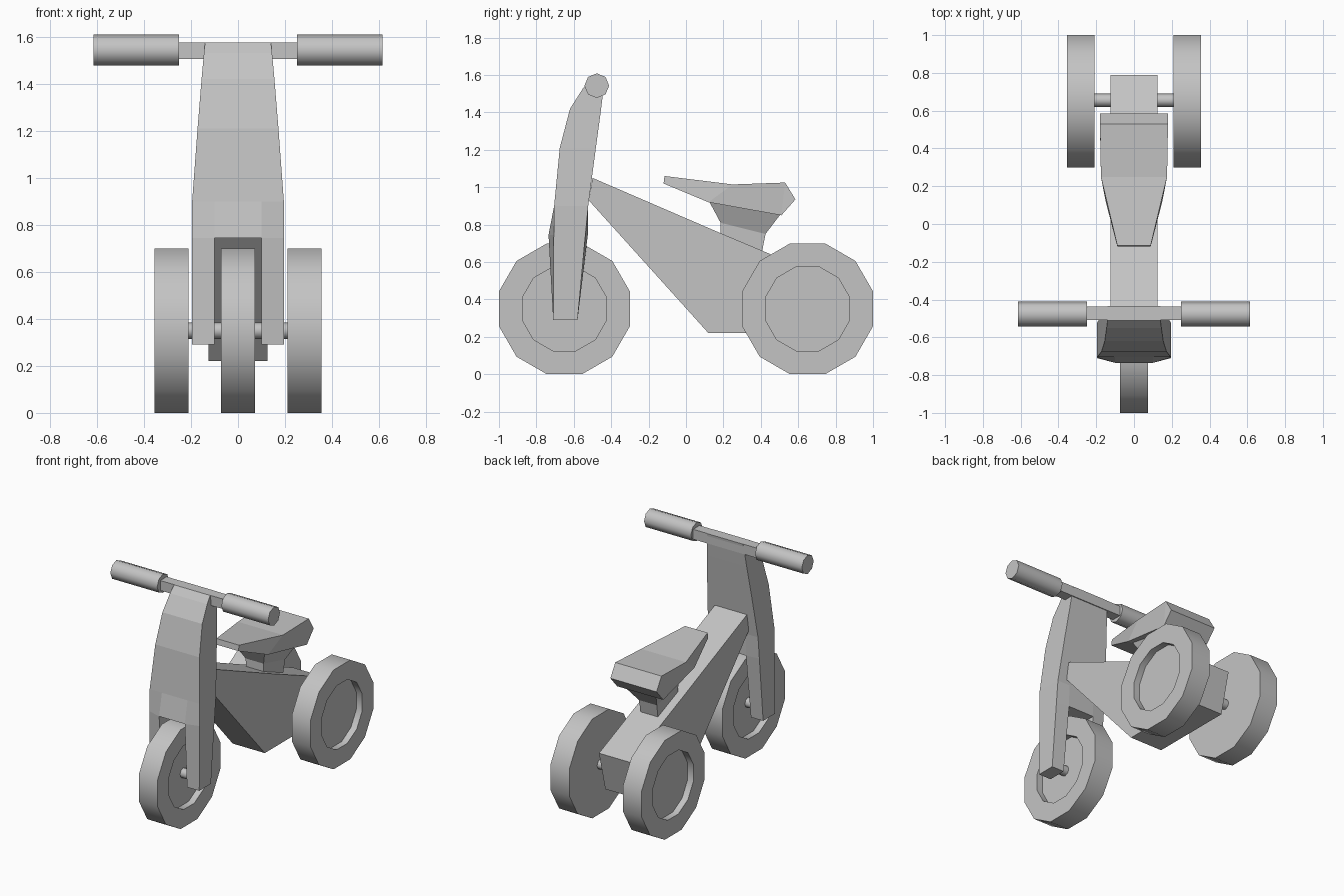
import bpy, bmesh, math
from mathutils import Matrix, Vector

if "Cube" in bpy.data.objects:
    bpy.data.objects.remove(bpy.data.objects["Cube"], do_unlink=True)

GREY = (0.55, 0.55, 0.55, 1)
grey = bpy.data.materials.new("plain grey")
grey.use_nodes = True
grey.diffuse_color = GREY
grey.node_tree.nodes["Principled BSDF"].inputs["Base Color"].default_value = GREY


def finish(name, bm, mirror=False, smooth=False):
    """Turn a bmesh into an object, optionally mirrored across x = 0."""
    bmesh.ops.remove_doubles(bm, verts=bm.verts, dist=0.0005)
    bmesh.ops.recalc_face_normals(bm, faces=bm.faces)
    if smooth:
        for f in bm.faces:
            f.smooth = True
        for e in bm.edges:
            e.smooth = e.calc_face_angle(0) < math.radians(50)
    mesh = bpy.data.meshes.new(name)
    bm.to_mesh(mesh)
    bm.free()
    mesh.materials.append(grey)
    ob = bpy.data.objects.new(name, mesh)
    bpy.context.collection.objects.link(ob)
    if mirror:
        ob.modifiers.new("Mirror", "MIRROR")
    return ob


def loft(name, rings, mirror=False):
    """Join rings of four points into a closed solid."""
    bm = bmesh.new()
    loops = [[bm.verts.new(p) for p in ring] for ring in rings]
    for a, b in zip(loops, loops[1:]):
        for i in range(4):
            j = (i + 1) % 4
            bm.faces.new((a[i], a[j], b[j], b[i]))
    bm.faces.new(loops[0])
    bm.faces.new(loops[-1])
    return finish(name, bm, mirror)


def spine(name, stations):
    """Symmetric solid: each station is two (half width, y, z) bars."""
    return loft(name, [[(-a[0], a[1], a[2]), a, b, (-b[0], b[1], b[2])]
                       for a, b in stations])


def rod(bm, x0, x1, y, z, radius, sides, turn=0):
    """Cylinder lying along x."""
    m = (Matrix.Translation(((x0 + x1) / 2, y, z))
         @ Matrix.Rotation(math.pi / 2, 4, "Y") @ Matrix.Rotation(turn, 4, "Z"))
    bmesh.ops.create_cone(bm, cap_ends=True, segments=sides, radius1=radius,
                          radius2=radius, depth=x1 - x0, matrix=m)


def wheel(name, x0, x1, y, hub_sides, mirror=False):
    """Twelve-sided wheel with a sunken hub on the given sides."""
    bm = bmesh.new()
    rod(bm, x0, x1, y, 0.35, 0.362, 12, math.radians(15))
    bm.normal_update()
    for side in hub_sides:
        cap = [f for f in bm.faces if f.normal.x * side > 0.9]
        bmesh.ops.inset_individual(bm, faces=cap, thickness=0.129)
        hub = bmesh.ops.extrude_discrete_faces(bm, faces=cap)["faces"]
        bmesh.ops.translate(bm, verts=hub[0].verts, vec=Vector((-0.045 * side, 0, 0)))
    return finish(name, bm, mirror, smooth=True)


def bar(name, x0, x1, y, z, radius, mirror=False):
    bm = bmesh.new()
    rod(bm, x0, x1, y, z, radius, 8)
    return finish(name, bm, mirror, smooth=True)


# Wheels and axles
wheel("front_wheel", -0.073, 0.073, -0.65, (1, -1))
wheel("rear_wheels", 0.21, 0.355, 0.65, (1,), mirror=True)
bar("front_axle", -0.12, 0.12, -0.65, 0.35, 0.035)
bar("rear_axle", -0.22, 0.22, 0.655, 0.35, 0.035)

# Wedge-shaped body
W = 0.125
spine("body", [
    ((W, -0.52, 0.93), (W, -0.50, 1.05)),
    ((W, 0.12, 0.22), (W, 0.20, 0.748)),
    ((W, 0.72, 0.22), (W, 0.79, 0.50)),
])

# Curved upper part of the fork: front bar, back bar
spine("fork_upper", [
    ((0.14, -0.51, 1.575), (0.14, -0.435, 1.575)),
    ((0.145, -0.55, 1.53), (0.145, -0.44, 1.53)),
    ((0.155, -0.62, 1.42), (0.155, -0.455, 1.41)),
    ((0.172, -0.675, 1.21), (0.172, -0.482, 1.21)),
    ((0.195, -0.705, 0.90), (0.195, -0.523, 0.90)),
])

# Bridge over the front wheel, and the two legs
spine("fork_bridge", [
    ((0.1, -0.705, 0.90), (0.1, -0.523, 0.90)),
    ((0.1, -0.735, 0.745), (0.1, -0.525, 0.745)),
])


def leg_ring(z, front_in, front_out, back_in, back_out):
    return [(0.1, front_in, z), (0.195, front_out, z),
            (0.195, back_out, z), (0.1, back_in, z)]


loft("fork_legs", [
    leg_ring(0.90, -0.705, -0.705, -0.523, -0.523),
    leg_ring(0.745, -0.735, -0.707, -0.525, -0.538),
    leg_ring(0.29, -0.71, -0.71, -0.58, -0.58),
], mirror=True)

# Handlebar and grips
spine("handlebar", [
    ((0.26, -0.508, 1.505), (0.26, -0.508, 1.575)),
    ((0.26, -0.437, 1.505), (0.26, -0.437, 1.575)),
])
bar("grips", 0.25, 0.615, -0.477, 1.543, 0.066, mirror=True)

# Seat: underside bar, top bar
spine("seat", [
    ((0.088, -0.12, 1.02), (0.088, -0.115, 1.06)),
    ((0.15, 0.12, 0.92), (0.175, 0.25, 1.015)),
    ((0.18, 0.51, 0.85), (0.18, 0.53, 1.025)),
    ((0.18, 0.585, 0.935), (0.18, 0.585, 0.935)),
])

# Flared seat post: front bar, rear bar
spine("seat_post", [
    ((0.12, 0.125, 0.922), (0.12, 0.505, 0.855)),
    ((0.07, 0.185, 0.81), (0.07, 0.425, 0.75)),
    ((0.065, 0.185, 0.70), (0.065, 0.40, 0.62)),
])
